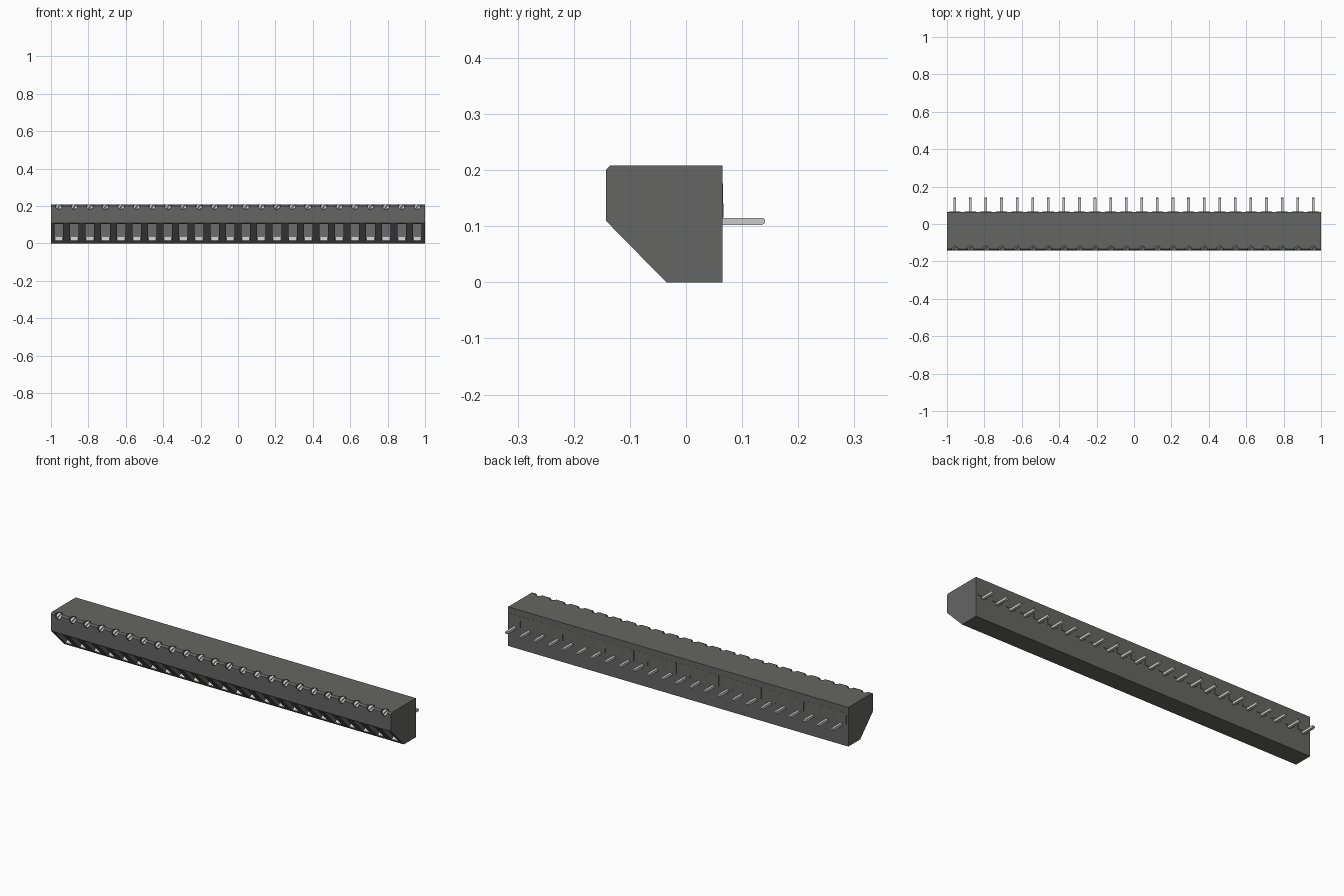
import bpy, bmesh, math
from mathutils import Matrix, Vector

if "Cube" in bpy.data.objects:
    bpy.data.objects.remove(bpy.data.objects["Cube"])

COUNT = 24
PITCH = 2 / COUNT
XS = [-1 + PITCH * (i + 0.5) for i in range(COUNT)]


def material(name, v):
    m = bpy.data.materials.new(name)
    m.diffuse_color = (v, v, v * 0.98, 1)
    m.use_nodes = True
    m.node_tree.nodes["Principled BSDF"].inputs["Base Color"].default_value = m.diffuse_color
    return m


DARK, METAL = material("dark_plastic", 0.13), material("metal", 0.75)


def prism(bm, yz, x0, x1):
    """Extrude a (y, z) profile along x."""
    a = [bm.verts.new((x0, y, z)) for y, z in yz]
    b = [bm.verts.new((x1, y, z)) for y, z in yz]
    bm.faces.new(a)
    bm.faces.new(b[::-1])
    for i in range(len(yz)):
        j = (i + 1) % len(yz)
        bm.faces.new((a[j], a[i], b[i], b[j]))


def cylinder(bm, centre, axis, radius, length, sides=20):
    rot = Vector(axis).to_track_quat('Z', 'Y').to_matrix().to_4x4()
    bmesh.ops.create_cone(bm, cap_ends=True, segments=sides, radius1=radius, radius2=radius,
                          depth=length, matrix=Matrix.Translation(centre) @ rot)


def finish(name, bm, mat=None):
    bmesh.ops.recalc_face_normals(bm, faces=bm.faces[:])
    me = bpy.data.meshes.new(name)
    bm.to_mesh(me)
    bm.free()
    ob = bpy.data.objects.new(name, me)
    bpy.context.collection.objects.link(ob)
    if mat:
        me.materials.append(mat)
    return ob


def cut(target, cutter):
    cutter.hide_render = True
    cutter.hide_viewport = True
    mod = target.modifiers.new(cutter.name, 'BOOLEAN')
    mod.operation, mod.solver, mod.object = 'DIFFERENCE', 'EXACT', cutter


def diagonal(origin, lengths):
    """Point reached from origin: along (+y +z), then along (-y +z)."""
    u, v = (k / math.sqrt(2) for k in lengths)
    return (origin[0] + u - v, origin[1] + u + v)


# housing
bm = bmesh.new()
prism(bm, [(-0.143, 0.11), (-0.143, 0.2), (-0.135, 0.208), (0.065, 0.208),
           (0.065, 0), (-0.035, 0)], -1, 1)
housing = finish("housing", bm, DARK)

# wire entries, angled up into the sloped face
low = (-0.047, 0.012)
bm = bmesh.new()
for x in XS:
    prism(bm, [diagonal(low, k) for k in ((-0.03, 0), (0.13, 0), (0.13, 0.13), (-0.03, 0.13))],
          x - 0.023, x + 0.023)
cut(housing, finish("wire_entry_cutter", bm))

# screw holes, angled down into the top front edge
axis = Vector((0, 1, -1)).normalized()
edge = Vector((0, -0.139, 0.204))
bm = bmesh.new()
for x in XS:
    cylinder(bm, edge + Vector((x, 0, 0)) + axis * 0.01, axis, 0.019, 0.06)
cut(housing, finish("screw_hole_cutter", bm))

# slotted screws: two half discs with a gap over a base disc
bm = bmesh.new()
for x in XS:
    p = edge + Vector((x, 0, 0))
    cylinder(bm, p + axis * 0.025, axis, 0.0165, 0.028)
screws = finish("screws", bm, METAL)
bm = bmesh.new()
for x in XS:
    rot = axis.to_track_quat('Z', 'Y').to_matrix().to_4x4()
    p = edge + Vector((x, 0, 0)) + axis * 0.011
    bmesh.ops.create_cube(bm, size=1, matrix=Matrix.Translation(p) @ rot
                          @ Matrix.Rotation(math.radians(25), 4, 'Z')
                          @ Matrix.Diagonal((0.006, 0.05, 0.014, 1)))
cut(screws, finish("screw_slot_cutter", bm))

# metal clamp tabs at the mouth of each wire entry
bm = bmesh.new()
for x in XS:
    prism(bm, [diagonal(low, k) for k in ((0.003, -0.001), (0.026, -0.001),
                                          (0.026, 0.004), (0.003, 0.004))], x - 0.018, x + 0.018)
finish("clamp_tabs", bm, METAL)

# solder pins with chamfered tips
for i, x in enumerate(XS):
    bm = bmesh.new()
    prism(bm, [(0.05, 0.102), (0.135, 0.102), (0.141, 0.106), (0.141, 0.111),
               (0.137, 0.115), (0.05, 0.115)], x - 0.007, x + 0.007)
    finish(f"solder_pin_{i + 1}", bm, METAL)

# shallow wedge ribs on the back above the pins
bm = bmesh.new()
for x in XS:
    prism(bm, [(0.06, 0.116), (0.067, 0.116), (0.0655, 0.176), (0.06, 0.176)],
          x - 0.03, x + 0.03)
finish("back_ribs", bm, DARK)
